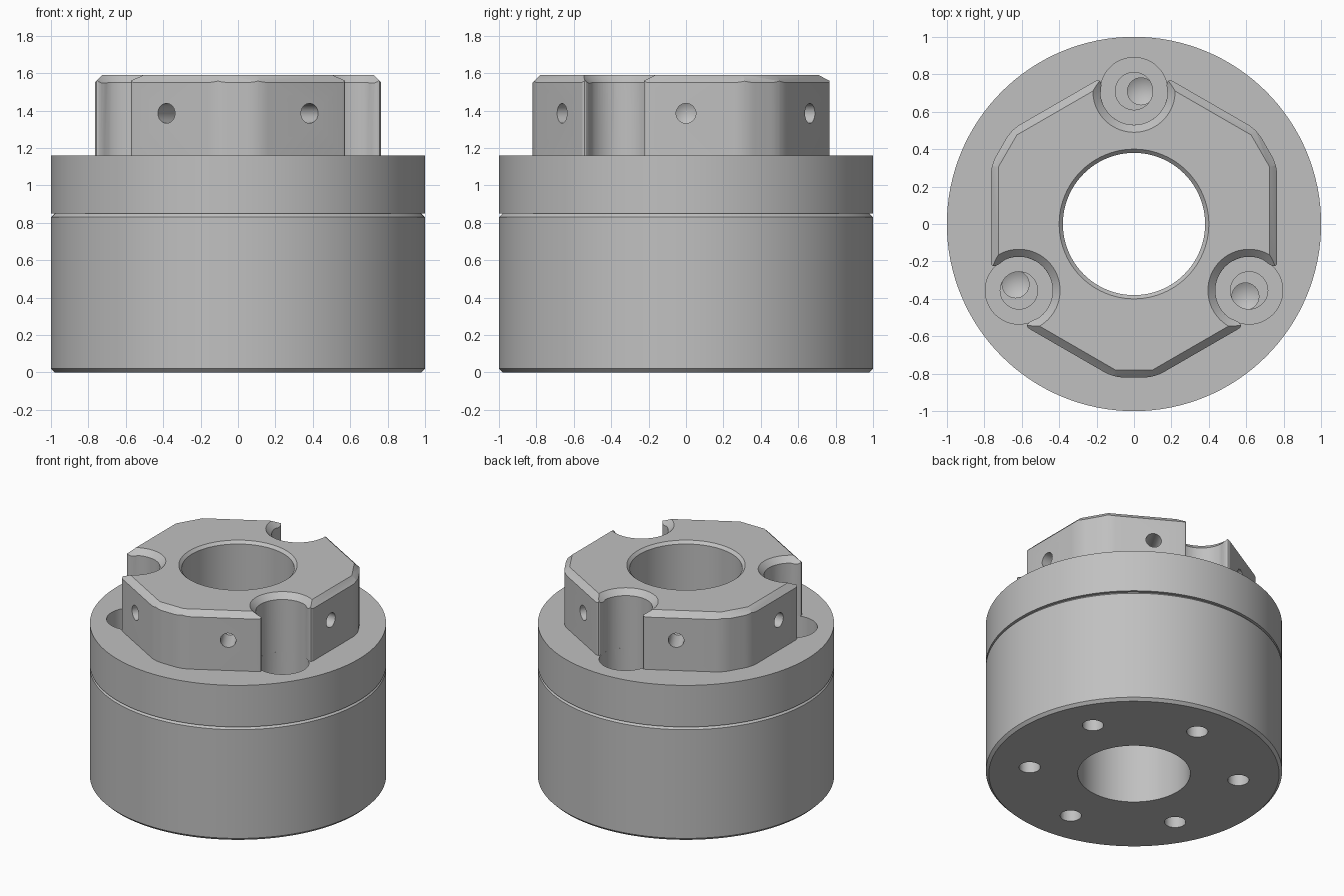
import bpy, bmesh
from math import sin, cos, tan, pi, radians
from mathutils import Vector, Matrix

cube = bpy.data.objects.get("Cube")
if cube:
    bpy.data.objects.remove(cube, do_unlink=True)

BORE, BOLT_R, NOTCH_R = 0.38, 0.71, 0.18
FLANGE_Z, HUB_Z, TOP_Z = 0.85, 1.16, 1.59
FLAT, TRUNC = 0.765, 0.82      # distances of the hub flats and lobe ends from the axis
THIRDS = [90, 210, 330]
SIXTHS = [87 + 60 * i for i in range(6)]

steel = bpy.data.materials.new("grey_steel")
steel.use_nodes = True
steel.diffuse_color = (0.53, 0.53, 0.53, 1)
steel.node_tree.nodes["Principled BSDF"].inputs["Base Color"].default_value = (0.53, 0.53, 0.53, 1)


def finish(name, bm):
    bmesh.ops.remove_doubles(bm, verts=bm.verts, dist=1e-5)
    bmesh.ops.recalc_face_normals(bm, faces=bm.faces)
    mesh = bpy.data.meshes.new(name)
    bm.to_mesh(mesh)
    bm.free()
    ob = bpy.data.objects.new(name, mesh)
    bpy.context.collection.objects.link(ob)
    mesh.materials.append(steel)
    return ob


def lathe(name, profile, segs=96, places=(Matrix(),)):
    """Revolve a closed (r, z) profile about z, once for each placement."""
    bm = bmesh.new()
    for m in places:
        rings = [[bm.verts.new(m @ Vector((r * cos(2 * pi * i / segs), r * sin(2 * pi * i / segs), z)))
                  for i in range(segs)] if r > 0 else [bm.verts.new(m @ Vector((0, 0, z)))] * segs
                 for r, z in profile]
        for a, b in zip(rings, rings[1:] + rings[:1]):
            for i in range(segs):
                j = (i + 1) % segs
                quad = list(dict.fromkeys((a[i], a[j], b[j], b[i])))
                if len(quad) > 2:
                    bm.faces.new(quad)
    return finish(name, bm)


def prism(name, low, high, z0, z1):
    """Solid between two outlines with matching points."""
    bm = bmesh.new()
    a = [bm.verts.new((x, y, z0)) for x, y in low]
    b = [bm.verts.new((x, y, z1)) for x, y in high]
    bm.faces.new(a)
    bm.faces.new(b)
    for i in range(len(a)):
        j = (i + 1) % len(a)
        bm.faces.new((a[i], a[j], b[j], b[i]))
    return finish(name, bm)


def cut(ob, cutter, operation='DIFFERENCE'):
    mod = ob.modifiers.new("cut", 'BOOLEAN')
    mod.operation, mod.object, mod.solver = operation, cutter, 'EXACT'
    bpy.context.view_layer.objects.active = ob
    bpy.ops.object.modifier_apply(modifier=mod.name)
    bpy.data.objects.remove(cutter, do_unlink=True)


def ring(angles, radius=BOLT_R):
    return [Matrix.Translation((radius * cos(radians(a)), radius * sin(radians(a)), 0)) for a in angles]


def turn(p, deg):
    return Matrix.Rotation(radians(deg), 2) @ Vector(p)


def bend(p, corner, q, n=6):
    """Rounded corner from p to q."""
    p, c, q = Vector(p), Vector(corner), Vector(q)
    return [p * (1 - t) ** 2 + c * 2 * t * (1 - t) + q * t * t for t in (i / n for i in range(n + 1))]


# Lower body: chamfered drum with blind bolt holes in both ends
body = lathe("lower_body", [(BORE, 0), (0.98, 0), (1, 0.02), (1, 0.83), (0.98, FLANGE_Z), (BORE, FLANGE_Z)], 128)
cut(body, lathe("cutter", [(0, -0.1), (0.072, -0.1), (0.072, 0.3), (0, 0.34)], 32, ring(SIXTHS)))
cut(body, lathe("cutter", [(0, 1), (0.072, 1), (0.072, 0.55), (0, 0.51)], 32, ring(SIXTHS)))

# Flange: disc with three counterbored screw holes
flange = lathe("flange", [(BORE, FLANGE_Z), (1, FLANGE_Z), (1, HUB_Z), (BORE, HUB_Z)], 128)
cut(flange, lathe("cutter", [(0, 0.8), (0.1, 0.8), (0.1, 0.96), (NOTCH_R, 0.96), (NOTCH_R, 1.3), (0, 1.3)],
                  48, ring(THIRDS)))

# Hub outline: three truncated lobes with a round notch between them
along = Vector((cos(radians(30)), -sin(radians(30))))
face = FLAT * Vector((cos(radians(60)), sin(radians(60))))
corner = face + along * (TRUNC - FLAT * cos(radians(30))) / sin(radians(30))
arc = [Vector((NOTCH_R * cos(radians(a)), BOLT_R + NOTCH_R * sin(radians(a)))) for a in range(-90, -4, 5)]
half = (arc + bend(arc[-1], face - along * 0.255, face - along * 0.2)[1:]
        + bend(corner - along * 0.06, corner, corner + 0.06 * Vector((cos(radians(60)), -sin(radians(60))))))
sector = [Vector((-p.x, p.y)) for p in reversed(half[1:])] + half
outline = [turn(p, -120 * k) for k in range(3) for p in sector]
hub = prism("hub", outline, outline, HUB_Z, TOP_Z)


# Chamfer round the hub top: tapered outer shell and notch countersinks
def shell(inset):
    a, b = FLAT - inset, TRUNC - inset
    t = (b - a * cos(radians(30))) / sin(radians(30))
    pts = [(a, t), turn((a, -t), 60), (0, a / cos(radians(30)))]
    return [turn(p, 120 * k) for k in range(3) for p in pts]


cut(hub, prism("cutter", shell(-0.45), shell(0.05), 1.10, 1.60), 'INTERSECT')
cut(hub, lathe("cutter", [(0, 1.54), (NOTCH_R - 0.01, 1.54), (NOTCH_R + 0.06, 1.61), (0, 1.61)], 72, ring(THIRDS)))

# Hub bore with a small lead-in, and six radial drill holes
cut(hub, lathe("cutter", [(0, 1), (BORE, 1), (BORE, 1.57), (0.42, 1.61), (0, 1.61)]))
drills = [Matrix.Rotation(radians(60 * i), 4, 'Z') @ Matrix.Translation((0, 0, 1.385))
          @ Matrix.Rotation(pi / 2, 4, 'Y') for i in range(6)]
cut(hub, lathe("cutter", [(0, 0.54), (0.053, 0.57), (0.053, 0.9), (0, 0.9)], 32, drills))

# Smooth round walls, crisp edges
for ob in (body, flange, hub):
    bpy.ops.object.select_all(action='DESELECT')
    ob.select_set(True)
    bpy.context.view_layer.objects.active = ob
    bpy.ops.object.shade_smooth_by_angle(angle=radians(25))
